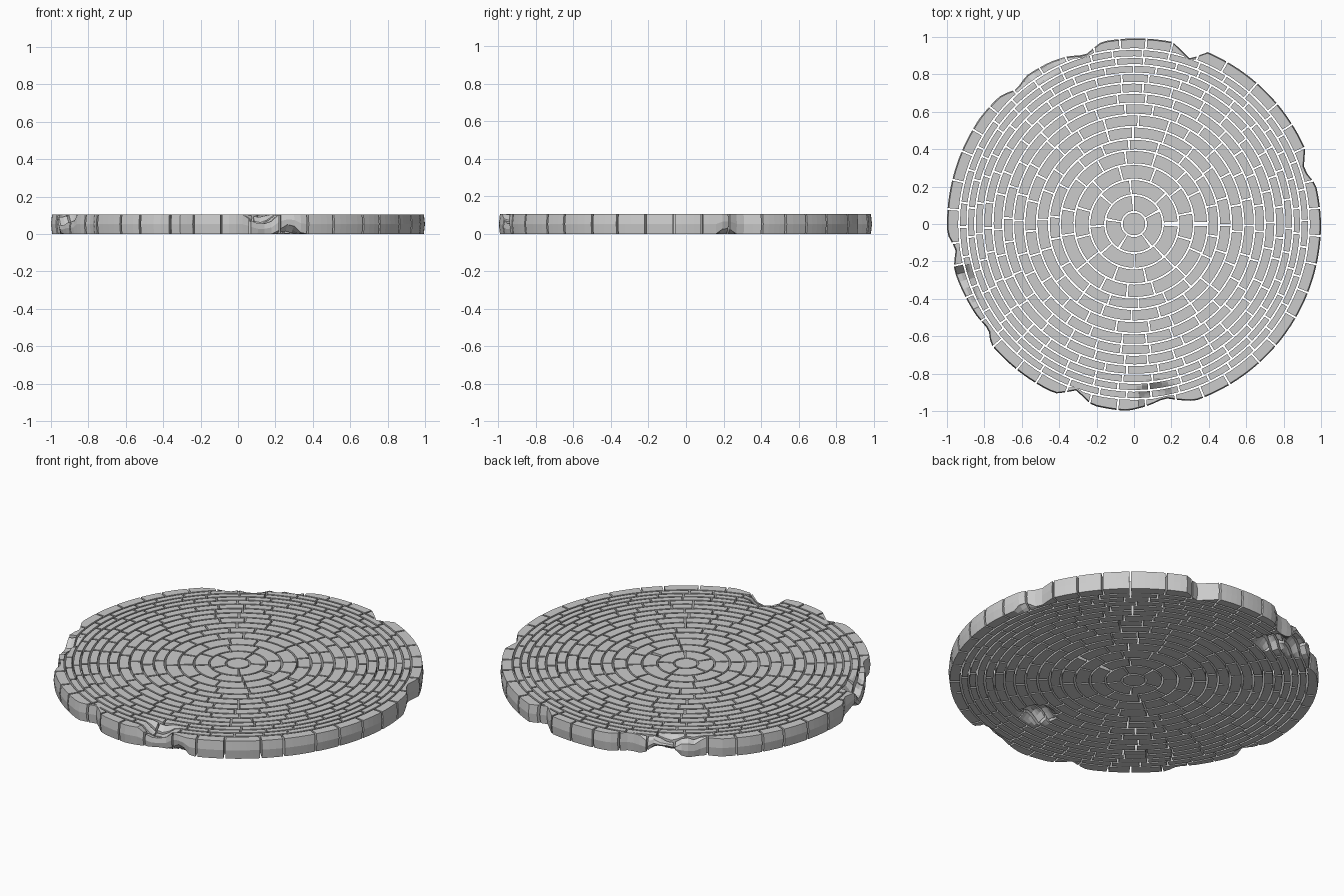
import bpy, bmesh, math, random

if "Cube" in bpy.data.objects:
    bpy.data.objects.remove(bpy.data.objects["Cube"])

random.seed(4)
H = 0.105
GAP = 0.010
RADII = [0, .065, .155, .238, .32, .395, .455, .52, .585, .645, .70, .755, .805, .85, .892, .935, 1.0]

# worn rim outline: (angle in degrees, radius)
RIM = [(0, 1), (12, .995), (17.6, .955), (20, .965), (23.3, 1), (67, 1), (71, .93), (74, .955), (78, .995),
       (100, .99), (106, .94), (112, .965), (117, .975), (126, .98), (131, .955), (136, .99), (145, 1), (183, 1),
       (188, .962), (194, .993), (202, .984), (210, .975), (216, .96), (220, 1), (245, 1),
       (251, .94), (257, .995), (268, 1), (275, .972), (280, .945), (289, 1), (360, 1)]

# chips: x, y, reach, depth
TOP_CHIPS = [(-.93, -.30, .09, .06), (-.90, -.40, .07, .04), (-.50, .86, .09, .05),
             (-.60, .78, .06, .035), (.12, -.93, .10, .05), (-.38, .93, .07, .04)]
BOTTOM_CHIPS = [(-.31, .79, .09, .06), (-.45, .86, .11, .06), (.16, -.62, .10, .055),
                (.27, -.97, .08, .05), (-.97, -.22, .06, .04), (.97, .22, .05, .03)]


def rim(deg):
    deg %= 360
    for (a, ra), (b, rb) in zip(RIM, RIM[1:]):
        if a <= deg <= b:
            return ra + (rb - ra) * (deg - a) / (b - a)
    return 1.0


def wear(x, y, chips):
    d = 0
    for cx, cy, reach, depth in chips:
        t = math.hypot(x - cx, y - cy) / reach
        if t < 1:
            d = max(d, depth * min(1, 1.8 * (1 - t)))
    return d


def add_brick(bm, r0, r1, a0, a1, outer):
    """One stone block between two radii and two angles, with chipped faces."""
    step = 2.5 if r1 > .5 else 6
    n = max(2, math.ceil((a1 - a0) / step))
    m = 3
    layers = []
    for k in range(3):
        grid = []
        for i in range(n + 1):
            deg = a0 + (a1 - a0) * i / n
            edge = rim(deg) - (0 if k == 1 else .006)
            row = []
            for j in range(m + 1):
                r = min(r0 + (r1 - r0) * j / m, edge - .003 * (m - j))
                x, y = r * math.cos(math.radians(deg)), r * math.sin(math.radians(deg))
                lo = wear(x, y, BOTTOM_CHIPS)
                hi = max(H - wear(x, y, TOP_CHIPS), lo + .015)
                z = (lo, lo + (hi - lo) * .5, hi)[k]
                inside = k != 1 or i in (0, n) or j in (0, m)
                row.append(bm.verts.new((x, y, z)) if inside else None)
            grid.append(row)
        layers.append(grid)
    for i in range(n):
        for j in range(m):
            for k, flip in ((0, True), (2, False)):
                g = layers[k]
                q = [g[i][j], g[i][j + 1], g[i + 1][j + 1], g[i + 1][j]]
                bm.faces.new(q[::-1] if flip else q)
    loop = [(i, m) for i in range(n)] + [(n, j) for j in range(m, 0, -1)]
    loop += [(i, 0) for i in range(n, 0, -1)] + [(0, j) for j in range(m)]
    for (i, j), (p, q) in zip(loop, loop[1:] + loop[:1]):
        for k in (0, 1):
            bm.faces.new((layers[k][i][j], layers[k][p][q], layers[k + 1][p][q], layers[k + 1][i][j]))


def finish(name, bm):
    bmesh.ops.recalc_face_normals(bm, faces=bm.faces)
    mesh = bpy.data.meshes.new(name)
    bm.to_mesh(mesh)
    bm.free()
    bpy.context.collection.objects.link(bpy.data.objects.new(name, mesh))


# round centre stone
bm = bmesh.new()
bmesh.ops.create_cone(bm, cap_ends=True, segments=20, radius1=RADII[1] - GAP / 2,
                      radius2=RADII[1] - GAP / 2, depth=H)
bmesh.ops.translate(bm, verts=bm.verts, vec=(0, 0, H / 2))
finish("centre_stone", bm)

# concentric rings of stone blocks
for ring in range(1, len(RADII) - 1):
    outer = ring == len(RADII) - 2
    r0 = RADII[ring] + GAP / 2
    r1 = RADII[ring + 1] - (0 if outer else GAP / 2)
    mid = (r0 + r1) / 2
    count = 40 if outer else max(4, round(2 * math.pi * mid / .15))
    size = 360 / count
    start = 0 if ring in (2, 4) else size * (.5 * (ring % 2) + random.uniform(-.2, .2))
    cuts = [start + size * (i + (random.uniform(-.14, .14) if i else 0)) for i in range(count)]
    cuts.append(cuts[0] + 360)
    gap = math.degrees(GAP / mid) / 2
    bm = bmesh.new()
    for i in range(count):
        # a wider open joint in two inner rings on the right
        wide = 2.2 if ring in (2, 4) else 1
        g0 = gap * (wide if i == 0 else 1)
        g1 = gap * (wide if i == count - 1 else 1)
        add_brick(bm, r0, r1, cuts[i] + g0, cuts[i + 1] - g1, outer)
    finish(f"brick_ring_{ring:02d}", bm)
